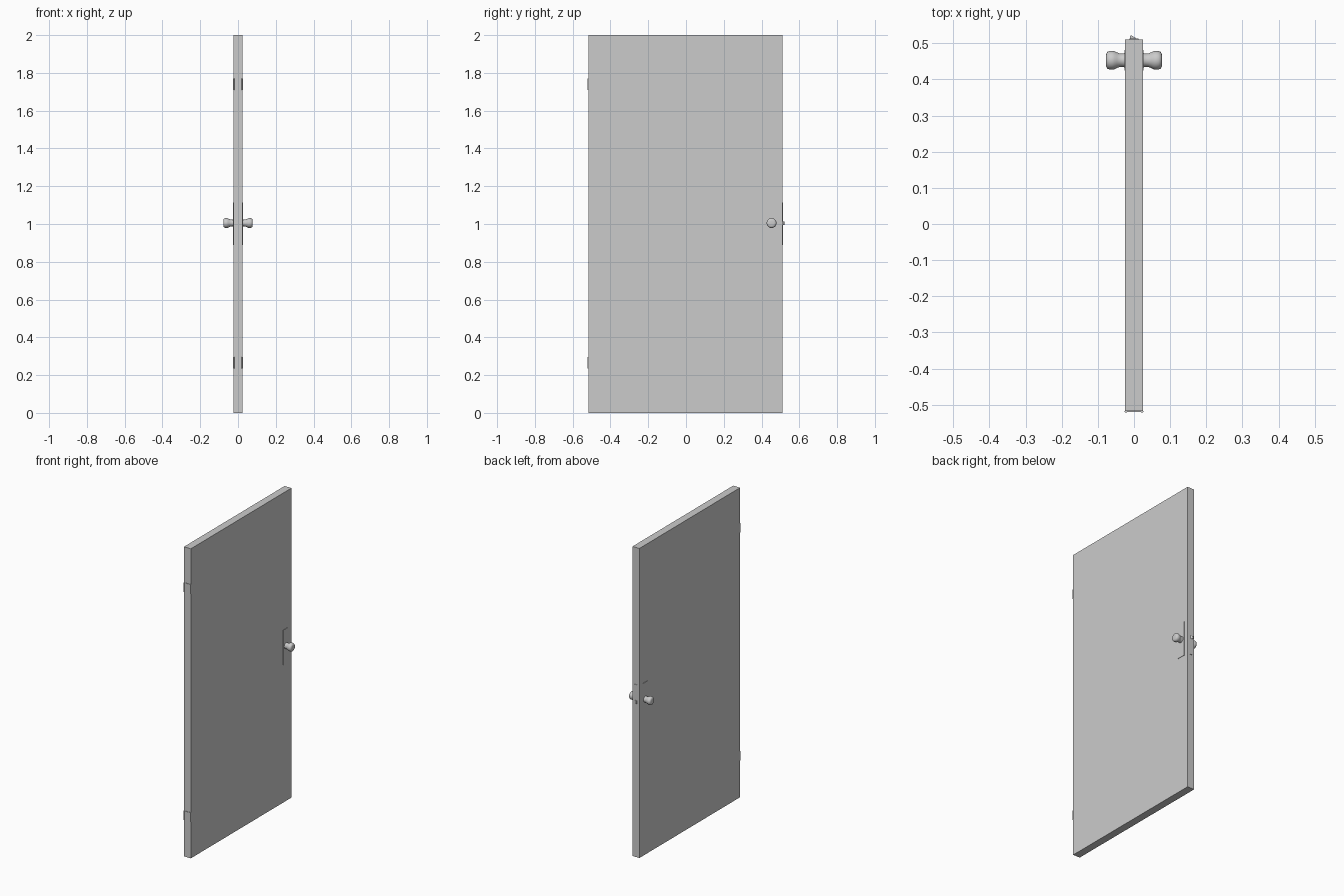
import bpy, bmesh, math
from mathutils import Matrix

if "Cube" in bpy.data.objects:
    bpy.data.objects.remove(bpy.data.objects["Cube"])


def finish(bm, name, smooth=False):
    bmesh.ops.recalc_face_normals(bm, faces=bm.faces)
    mesh = bpy.data.meshes.new(name)
    bm.to_mesh(mesh)
    bm.free()
    obj = bpy.data.objects.new(name, mesh)
    bpy.context.collection.objects.link(obj)
    if smooth:
        bpy.ops.object.select_all(action='DESELECT')
        obj.select_set(True)
        bpy.context.view_layer.objects.active = obj
        bpy.ops.object.shade_smooth_by_angle(angle=math.radians(40))
    return obj


def box(name, lo, hi):
    bm = bmesh.new()
    bmesh.ops.create_cube(bm, size=1)
    for v in bm.verts:
        v.co = [(a + b) / 2 + c * (b - a) for a, b, c in zip(lo, hi, v.co)]
    return finish(bm, name)


def knob(name, side):
    # lathe around the x axis: (distance from door centre, radius)
    profile = [(0.024, 0), (0.024, 0.020), (0.032, 0.0185), (0.040, 0.019),
               (0.047, 0.0215), (0.054, 0.025), (0.060, 0.0262),
               (0.067, 0.0258), (0.073, 0.0235), (0.0765, 0.019),
               (0.0775, 0.012), (0.078, 0)]
    bm = bmesh.new()
    verts = [bm.verts.new((side * x, KNOB_Y + r, 1.005)) for x, r in profile]
    edges = [bm.edges.new(p) for p in zip(verts, verts[1:])]
    bmesh.ops.spin(bm, geom=verts + edges, cent=(0, KNOB_Y, 1.005),
                   axis=(1, 0, 0), angle=math.tau, steps=32, use_merge=False)
    bmesh.ops.remove_doubles(bm, verts=bm.verts, dist=1e-5)
    return finish(bm, name, True)


def barrel(name, x, y, z, radius, height):
    bm = bmesh.new()
    bmesh.ops.create_cone(bm, cap_ends=True, segments=16, radius1=radius,
                          radius2=radius, depth=height,
                          matrix=Matrix.Translation((x, y, z)))
    return finish(bm, name, True)


KNOB_Y = 0.453

# door slab
box("door_panel", (-0.0245, -0.517, 0), (0.0245, 0.511, 2))

# knobs and their backing plates on both faces
for label, s in (("left", -1), ("right", 1)):
    xs = sorted((s * 0.024, s * 0.0268))
    box(f"knob_plate_{label}", (xs[0], 0.425, 0.89), (xs[1], 0.481, 1.115))
    knob(f"door_knob_{label}", s)

# edge plate and wedge-shaped latch bolt
box("latch_plate", (-0.012, 0.510, 0.89), (0.012, 0.5135, 1.115))
bm = bmesh.new()
outline = [(-0.011, 0.512), (-0.011, 0.520), (-0.008, 0.522),
           (-0.004, 0.520), (0.004, 0.515), (0.006, 0.512)]
face = bm.faces.new([bm.verts.new((x, y, 0.995)) for x, y in outline])
top = bmesh.ops.extrude_face_region(bm, geom=[face])
bmesh.ops.translate(bm, vec=(0, 0, 0.018),
                    verts=[v for v in top["geom"] if isinstance(v, bmesh.types.BMVert)])
bm.faces.ensure_lookup_table()
finish(bm, "latch_bolt")

# hinges: thin leaf with a rolled barrel along each side
for label, z in (("lower", 0.266), ("upper", 1.740)):
    box(f"hinge_leaf_{label}", (-0.024, -0.520, z - 0.03), (0.024, -0.516, z + 0.03))
    for side, s in (("left", -1), ("right", 1)):
        barrel(f"hinge_barrel_{label}_{side}", s * 0.0225, -0.5185, z, 0.0035, 0.06)
